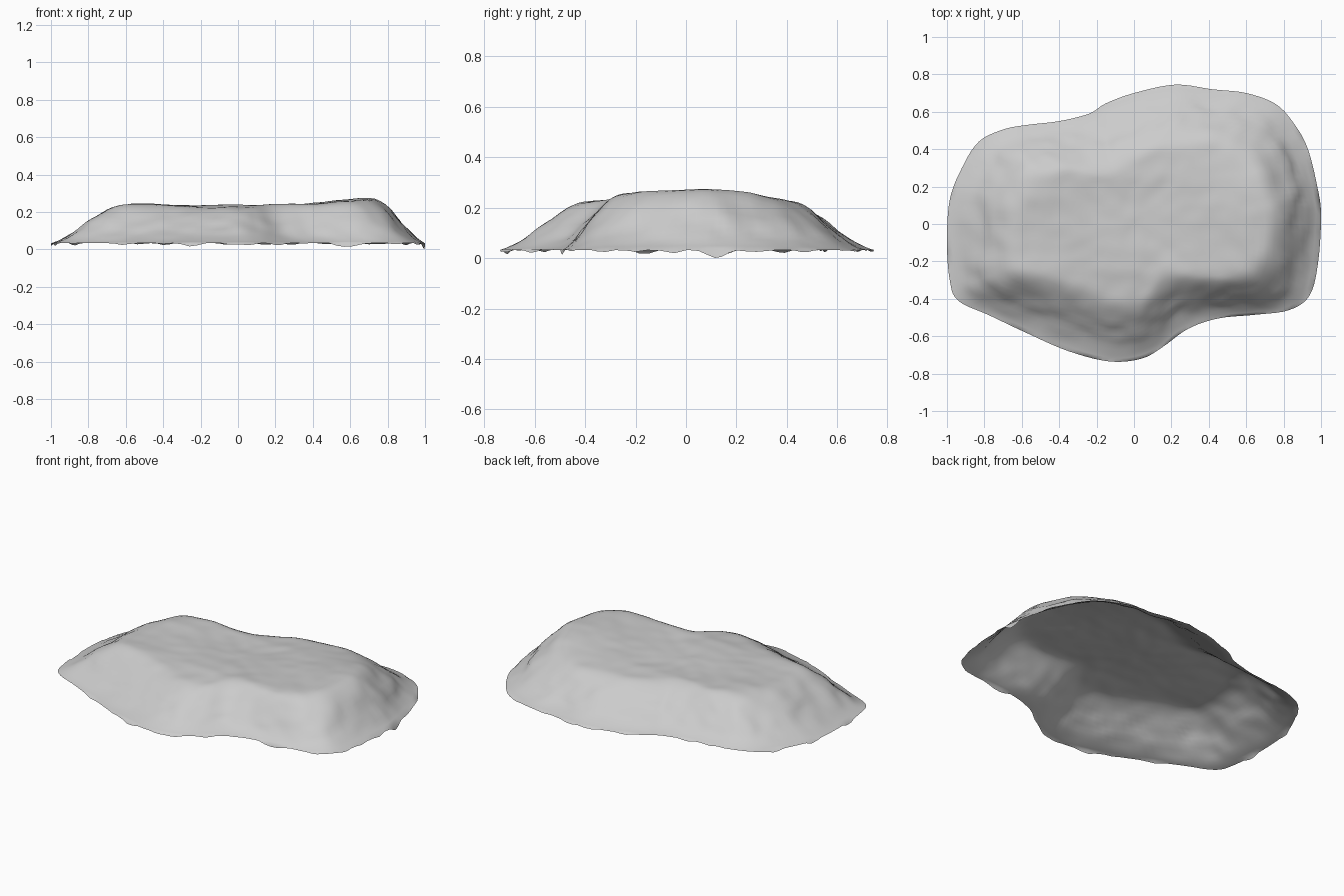
import bpy
import bmesh
import math
from mathutils import Vector, noise

cube = bpy.data.objects.get("Cube")
if cube:
    bpy.data.objects.remove(cube, do_unlink=True)

SUBDIVISIONS = 5   # spline samples between outline points
RINGS = 34         # rings from the ground rim to the centre

# Ground outline, counter-clockwise: x, y and width of the sloping flank
OUTLINE = [
    (1, .05, .29), (.98, .2, .3), (.93, .4, .34), (.86, .53, .36),
    (.76, .64, .37), (.6, .7, .37), (.42, .72, .37), (.22, .745, .38),
    (0, .7, .39), (-.15, .645, .38), (-.24, .59, .36), (-.4, .55, .37),
    (-.57, .53, .38), (-.7, .505, .39), (-.83, .44, .39), (-.92, .3, .4),
    (-.985, .13, .4), (-1, -.1, .4), (-.985, -.3, .41), (-.94, -.41, .42),
    (-.77, -.49, .4), (-.58, -.58, .38), (-.35, -.68, .36), (-.13, -.735, .34),
    (.04, -.72, .33), (.15, -.66, .32), (.29, -.56, .32), (.45, -.505, .32),
    (.65, -.485, .35), (.83, -.46, .38), (.94, -.38, .37), (.985, -.2, .31),
]


def smooth_loop(points):
    """Closed smooth curve through the points."""
    pts = [Vector(p) for p in points]
    n = len(pts)
    loop = []
    for i in range(n):
        a, b, c, d = (pts[(i + k) % n] for k in (-1, 0, 1, 2))
        for s in range(SUBDIVISIONS):
            t = s / SUBDIVISIONS
            loop.append(b + (c - a) * (t / 2)
                        + (a * 2 - b * 5 + c * 4 - d) * (t * t / 2)
                        + (b * 3 - a - c * 3 + d) * (t ** 3 / 2))
    return loop


def bump(x, y, cx, cy, rx, ry):
    return math.exp(-((x - cx) / rx) ** 2 - ((y - cy) / ry) ** 2)


def plateau(x, y):
    """Height of the worn top, with a ridge along one end."""
    z = .24 + .036 * bump(x, y, .66, .05, .26, .32)
    z -= .09 * max(0, y - .25) + .12 * max(0, -y - .25)
    return z - .012 * bump(x, y, .1, .1, .35, .3)


def flank(u):
    """Rise from the rim (0) to the top (1)."""
    u = min(u, 1)
    return .65 * u * u * (3 - 2 * u) + .35 * math.sin(u * math.pi / 2)


def rock_point(edge, ring):
    """Point on the rock surface, some rings in from the rim."""
    fraction = (ring / RINGS) ** 1.25
    x, y = edge.x * (1 - fraction), edge.y * (1 - fraction)
    distance = fraction * math.hypot(edge.x, edge.y)
    rise = flank(distance / edge.z)
    # Broad lumps and fine chips, strongest on the flank
    lumps = noise.noise(Vector((x * 4, y * 4, 1.5)))
    chips = noise.noise(Vector((x * 11, y * 11, rise * 3)))
    z = .033 + (plateau(x, y) - .033) * rise
    z += rise * (.008 * lumps + .004 * chips)
    steep = 4 * rise * (1 - rise)
    push = 1 + steep * (.02 * lumps + .02 * chips)
    return Vector((x * push, y * push, z))


# Open rock shell built ring by ring
bm = bmesh.new()
edge_loop = smooth_loop(OUTLINE)
count = len(edge_loop)
rings = [[bm.verts.new(rock_point(p, r)) for p in edge_loop]
         for r in range(RINGS)]
for lower, upper in zip(rings, rings[1:]):
    for i in range(count):
        j = (i + 1) % count
        bm.faces.new((lower[i], lower[j], upper[j], upper[i]))
centre = bm.verts.new((0, 0, plateau(0, 0)))
for i in range(count):
    bm.faces.new((rings[-1][i], rings[-1][(i + 1) % count], centre))

# Ragged ground rim, touching the ground at one low tooth
for v in rings[0]:
    x, y = v.co.xy
    ragged = .03 * max(0, noise.noise(Vector((x * 9, y * 9, 4))))
    tooth = .033 * bump(x, y, .99, .12, .05, .05)
    v.co.z -= max(ragged, tooth)

mesh = bpy.data.meshes.new("rock_slab")
bm.to_mesh(mesh)
bm.free()
rock = bpy.data.objects.new("rock_slab", mesh)
bpy.context.collection.objects.link(rock)

# Plain stone colour
stone = bpy.data.materials.new("light_grey_stone")
stone.use_nodes = True
colour = (.6, .6, .6, 1)
stone.diffuse_color = colour
stone.node_tree.nodes["Principled BSDF"].inputs["Base Color"].default_value = colour
stone.node_tree.nodes["Principled BSDF"].inputs["Roughness"].default_value = .9
mesh.materials.append(stone)

for face in mesh.polygons:
    face.use_smooth = True
